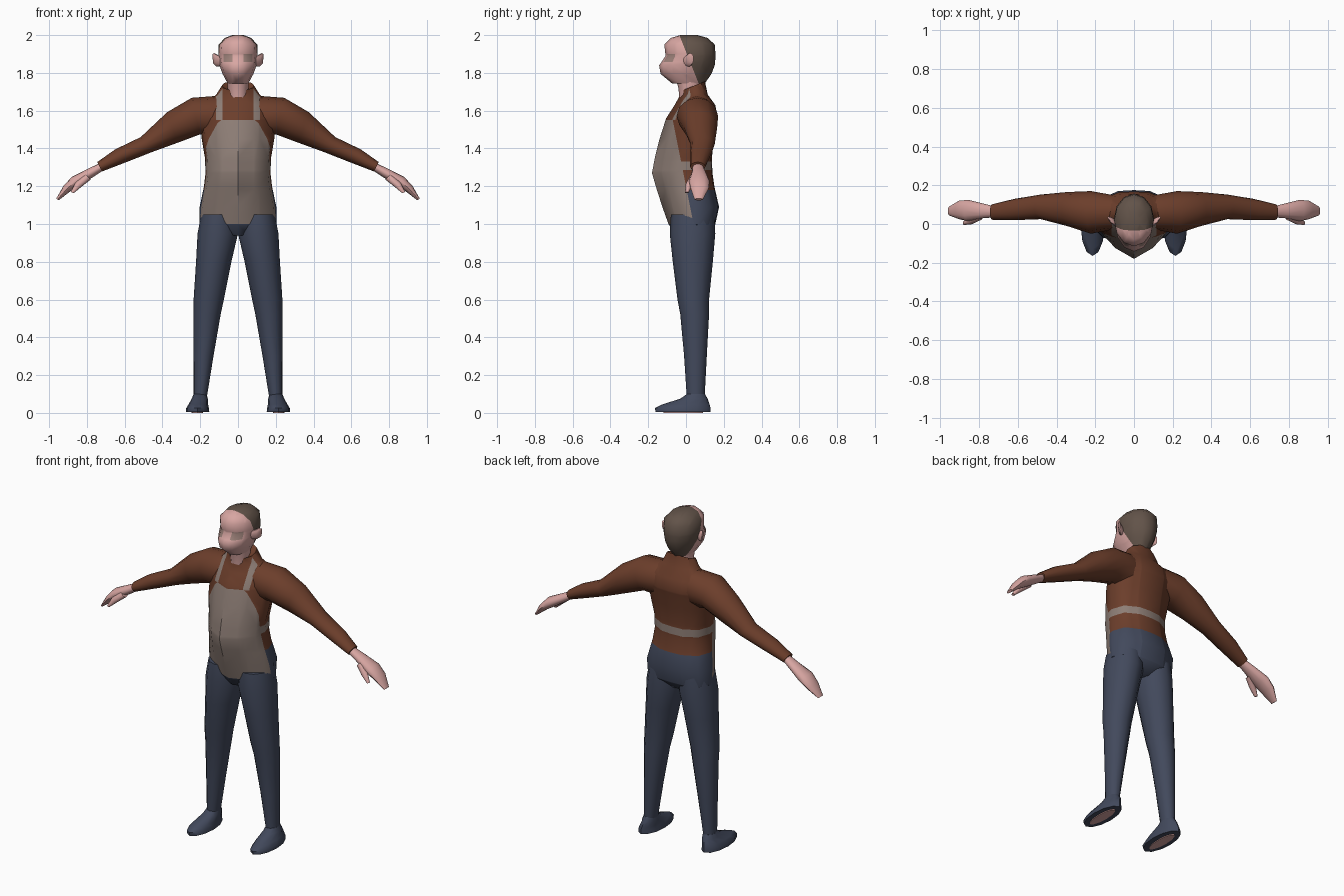
import bpy, bmesh, math
from mathutils import Vector


def srgb(r, g, b):
    return tuple(((c / 255 + 0.055) / 1.055) ** 2.4 for c in (r, g, b)) + (1,)


def material(name, rgb):
    m = bpy.data.materials.new(name)
    m.diffuse_color = srgb(*rgb)
    return m


SKIN = material("skin", (216, 166, 162))
HAIR = material("hair_brown", (98, 83, 73))
SHIRT = material("shirt_brown", (108, 62, 43))
APRON = material("apron_taupe", (142, 126, 118))
NAVY = material("trouser_navy", (66, 73, 92))
EYE = material("eye_grey", (160, 132, 124))

# Cross-sections as unit (across, depth) points
ROUND = [(math.sin(i * math.pi / 6), -math.cos(i * math.pi / 6)) for i in range(12)]
HALF = [(0.55, -0.66), (0.92, -0.25), (1, 0.2), (0.85, 0.7), (0.4, 0.97)]
BODY = [(0, -1)] + HALF + [(0, 1)] + [(-x, y) for x, y in reversed(HALF)]


def ring(a, b, yf, yb, prof=ROUND, tilt=0):
    """Ring spanning the x-z points a to b, and yf to yb in depth."""
    a, b = Vector(a), Vector(b)
    mid, half = (a + b) / 2, (a - b) / 2
    out = []
    for u, v in prof:
        p = mid + half * u
        y = (yf + yb) / 2 + v * (yb - yf) / 2
        out.append(Vector((p.x, y, p.y + tilt * y)))
    return out


def loft(name, rings, mats, cuts=(), rule=None, mirror=False, angle=50):
    bm = bmesh.new()
    loops = [[bm.verts.new(p) for p in r] for r in rings]
    n = len(loops[0])
    for lo, hi in zip(loops, loops[1:]):
        for i in range(n):
            j = (i + 1) % n
            bm.faces.new((lo[i], lo[j], hi[j], hi[i]))
    bm.faces.new(loops[0])
    bm.faces.new(loops[-1])
    bmesh.ops.recalc_face_normals(bm, faces=bm.faces)
    for co, no in cuts:
        geom = bm.verts[:] + bm.edges[:] + bm.faces[:]
        bmesh.ops.bisect_plane(bm, geom=geom, dist=1e-5, plane_co=co, plane_no=no)
    for f in bm.faces:
        f.smooth = True
        if rule:
            f.material_index = rule(f.calc_center_median())
    me = bpy.data.meshes.new(name)
    bm.to_mesh(me)
    bm.free()
    me.set_sharp_from_angle(angle=math.radians(angle))
    for m in mats:
        me.materials.append(m)
    ob = bpy.data.objects.new(name, me)
    bpy.context.collection.objects.link(ob)
    if mirror:
        mod = ob.modifiers.new("mirror", 'MIRROR')
        mod.use_mirror_merge = False
    return ob


def level(z, hw, yf, yb, prof=ROUND, tilt=0):
    return ring((hw, z), (-hw, z), yf, yb, prof, tilt)


def planes(axis, values):
    no = Vector((0, 0, 0))
    no[axis] = 1
    return [(no * v, no) for v in values]


# Torso: shirt, apron with straps and waist tie, trouser top
def torso_colour(c):
    x = abs(c.x)
    front = c.y + 0.2 * (c.z - 1.3) < -0.02
    if c.z < 1.0:
        return 2
    if front and c.z < 1.55:
        return 1
    if c.y < 0.03 and 1.55 < c.z < 1.7 and 0.083 < x < 0.116:
        return 1
    if 1.285 < c.z < 1.33:
        return 1
    return 2 if c.z < 1.18 else 0


torso_rings = [level(*r, BODY) for r in (
    (0.94, 0.10, -0.05, 0.10), (0.998, 0.205, -0.092, 0.155),
    (1.09, 0.203, -0.125, 0.175), (1.2, 0.18, -0.16, 0.15),
    (1.27, 0.172, -0.18, 0.14), (1.35, 0.175, -0.165, 0.137),
    (1.45, 0.192, -0.14, 0.148), (1.56, 0.2, -0.105, 0.168),
    (1.63, 0.18, -0.06, 0.155), (1.685, 0.115, -0.03, 0.115))]
torso_rings += [level(1.715, 0.085, -0.035, 0.10, BODY, 0.4),
                level(1.70, 0.06, -0.02, 0.08, BODY, 0.4)]
torso_cuts = (planes(2, (1.0, 1.18, 1.285, 1.33, 1.55))
              + planes(0, (-0.116, -0.083, 0.083, 0.116))
              + [(Vector((0, -0.02, 1.3)), Vector((0, 1, 0.2)))])
loft("torso", torso_rings, (SHIRT, APRON, NAVY), torso_cuts, torso_colour)

# Neck
loft("neck", [level(1.66, 0.05, -0.035, 0.07), level(1.72, 0.055, -0.04, 0.08),
              level(1.79, 0.06, -0.06, 0.09)], (SKIN,))


# Head with hair at the back and eyes set in the face
def head_colour(c):
    if c.y + 0.4 * (c.z - 1.85) > 0.025:
        return 1
    if 1.858 < c.z < 1.9 and 0.028 < abs(c.x) < 0.078 and c.y < -0.03:
        return 2
    return 0


head_rings = [level(*r) for r in (
    (1.745, 0.055, -0.075, 0.10), (1.795, 0.082, -0.135, 0.135),
    (1.84, 0.098, -0.142, 0.152), (1.89, 0.104, -0.108, 0.157),
    (1.95, 0.102, -0.115, 0.152), (1.985, 0.07, -0.08, 0.115),
    (2.0, 0.03, -0.03, 0.06))]
head_cuts = (planes(2, (1.858, 1.9)) + planes(0, (-0.078, -0.028, 0.028, 0.078))
             + [(Vector((0, 0.025, 1.85)), Vector((0, 1, 0.4)))])
loft("head", head_rings, (SKIN, HAIR, EYE), head_cuts, head_colour)

# Ears
loft("ear", [ring((0.09, 1.885), (0.085, 1.835), -0.02, 0.02),
             ring((0.125, 1.905), (0.115, 1.835), 0.005, 0.035),
             ring((0.136, 1.9), (0.132, 1.85), 0.025, 0.04)], (SKIN,), mirror=True)

# Sleeves
loft("sleeve", [ring(*r) for r in (
    ((0.09, 1.68), (0.13, 1.46), -0.03, 0.15),
    ((0.245, 1.668), (0.2, 1.475), -0.05, 0.17),
    ((0.375, 1.592), (0.32, 1.43), -0.01, 0.165),
    ((0.515, 1.46), (0.45, 1.383), 0.025, 0.152),
    ((0.65, 1.395), (0.585, 1.33), 0.02, 0.13),
    ((0.745, 1.328), (0.72, 1.278), 0.022, 0.102))], (SHIRT,), mirror=True)

# Hands and thumbs
loft("hand", [ring(*r) for r in (
    ((0.725, 1.325), (0.705, 1.29), 0.035, 0.09),
    ((0.79, 1.295), (0.765, 1.25), 0.03, 0.105),
    ((0.88, 1.25), (0.835, 1.205), 0.015, 0.125),
    ((0.925, 1.2), (0.885, 1.175), 0.025, 0.12),
    ((0.962, 1.135), (0.95, 1.125), 0.045, 0.09))], (SKIN,), mirror=True)
loft("thumb", [ring(*r) for r in (
    ((0.81, 1.265), (0.78, 1.235), 0.02, 0.06),
    ((0.86, 1.22), (0.825, 1.2), -0.002, 0.035),
    ((0.885, 1.17), (0.87, 1.163), -0.005, 0.015))], (SKIN,), mirror=True)

# Trouser legs
loft("leg", [ring((o, z), (i, z), yf, yb) for z, o, i, yf, yb in (
    (1.05, 0.195, 0.01, -0.08, 0.15), (0.95, 0.214, 0.0, -0.086, 0.155),
    (0.8, 0.222, 0.035, -0.07, 0.142), (0.6, 0.235, 0.075, -0.045, 0.122),
    (0.52, 0.236, 0.092, -0.03, 0.122), (0.3, 0.236, 0.13, -0.01, 0.11),
    (0.07, 0.234, 0.167, 0.005, 0.098))], (NAVY,), mirror=True)

# Feet, with bare patches under the soles
loft("foot", [ring((o, z), (i, z), yf, yb) for z, o, i, yf, yb in (
    (0.004, 0.275, 0.152, -0.16, 0.13), (0.025, 0.274, 0.154, -0.165, 0.13),
    (0.045, 0.262, 0.158, -0.125, 0.125), (0.075, 0.245, 0.16, -0.03, 0.115),
    (0.1, 0.235, 0.166, 0.005, 0.1))], (NAVY,), mirror=True)
loft("sole_patch", [ring((0.245, z), (0.185, z), -0.12, 0.09)
                    for z in (0.0, 0.005)], (SKIN,), mirror=True)
